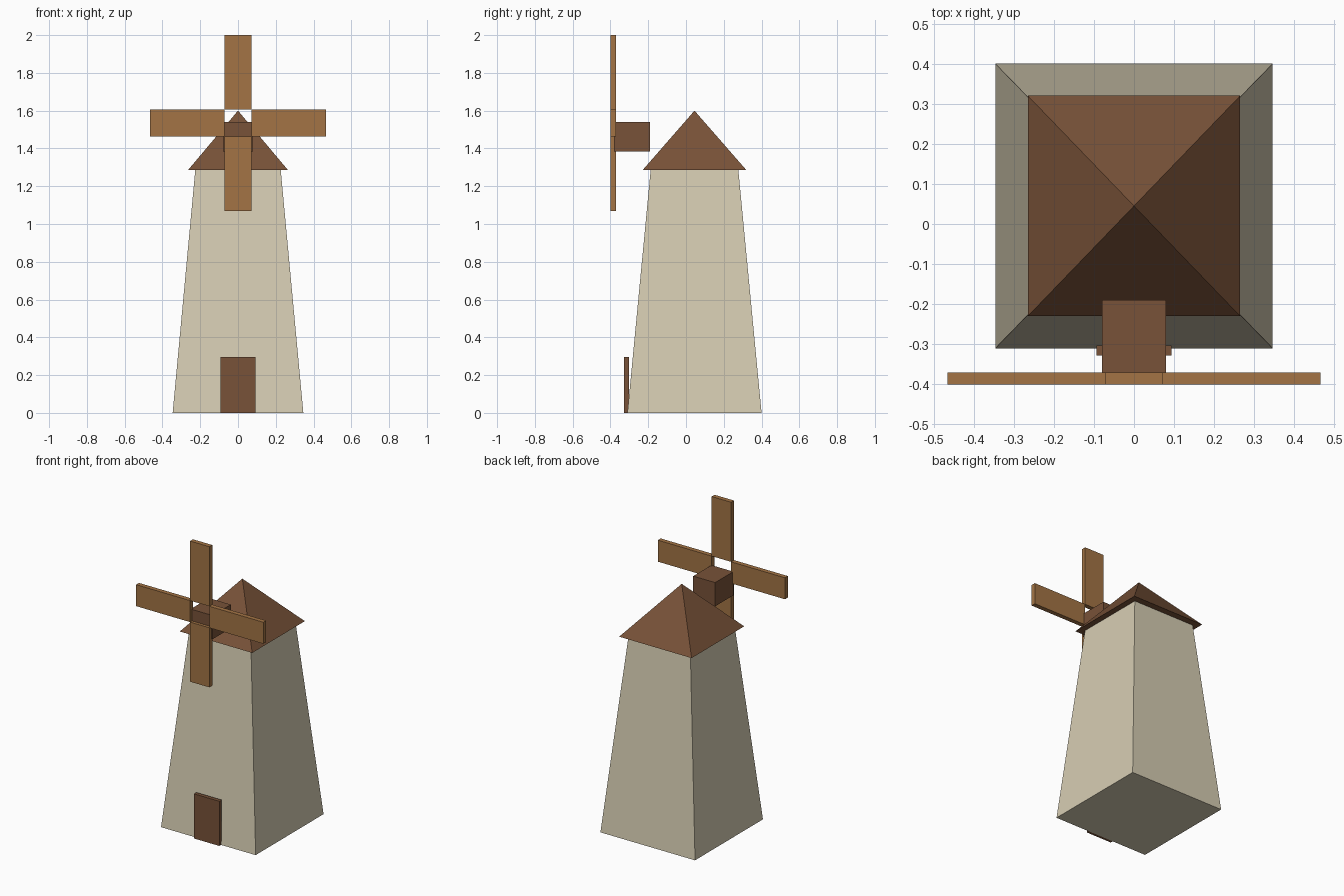
import bpy
import bmesh

cube = bpy.data.objects.get("Cube")
if cube:
    bpy.data.objects.remove(cube, do_unlink=True)


def material(name, srgb):
    color = [((c / 255 + 0.055) / 1.055) ** 2.4 for c in srgb] + [1.0]
    mat = bpy.data.materials.new(name)
    mat.use_nodes = True
    mat.diffuse_color = color
    bsdf = mat.node_tree.nodes["Principled BSDF"]
    bsdf.inputs["Base Color"].default_value = color
    bsdf.inputs["Roughness"].default_value = 0.9
    return mat


plaster = material("beige plaster", (214, 205, 179))
dark_wood = material("dark brown wood", (120, 82, 56))
light_wood = material("light brown wood", (163, 116, 69))


def finish(name, bm, mat):
    bmesh.ops.recalc_face_normals(bm, faces=bm.faces)
    mesh = bpy.data.meshes.new(name)
    bm.to_mesh(mesh)
    bm.free()
    mesh.materials.append(mat)
    obj = bpy.data.objects.new(name, mesh)
    bpy.context.collection.objects.link(obj)
    return obj


def box(name, x, y, z, mat, top_scale=1.0, pivot_y=0.0):
    """Box between (low, high) pairs; top_scale tapers the top, 0 gives a pyramid."""
    bm = bmesh.new()
    bmesh.ops.create_cube(bm, size=1)
    for v in bm.verts:
        top = v.co.z > 0
        v.co = [span[co > 0] for span, co in zip((x, y, z), v.co)]
        if top:
            v.co.x *= top_scale
            v.co.y = pivot_y + (v.co.y - pivot_y) * top_scale
    bmesh.ops.remove_doubles(bm, verts=bm.verts, dist=0.0001)
    return finish(name, bm, mat)


# Tapered tower, pyramid roof and door
CENTER_Y = 0.045
EAVES = 1.285
box("tower", (-0.346, 0.346), (-0.31, 0.40), (0, EAVES), plaster, 0.654, CENTER_Y)
box("roof", (-0.265, 0.265), (-0.23, 0.32), (EAVES, 1.60), dark_wood, 0.0, CENTER_Y)
box("door", (-0.093, 0.093), (-0.328, -0.303), (0, 0.295), dark_wood)

# Block carrying the sails
box("hub", (-0.08, 0.08), (-0.38, -0.19), (1.383, 1.54), dark_wood)

# Four sails around an open square
HUB_Z = 1.535
INNER, OUTER = 0.071, 0.465
DEPTH = (-0.40, -0.37)
for side, a, b in (("left", INNER, OUTER), ("right", -OUTER, -INNER)):
    box(side + "_sail", (a, b), DEPTH, (HUB_Z - INNER, HUB_Z + INNER), light_wood)
for side, a, b in (("upper", INNER, OUTER), ("lower", -OUTER, -INNER)):
    box(side + "_sail", (-INNER, INNER), DEPTH, (HUB_Z + a, HUB_Z + b), light_wood)
